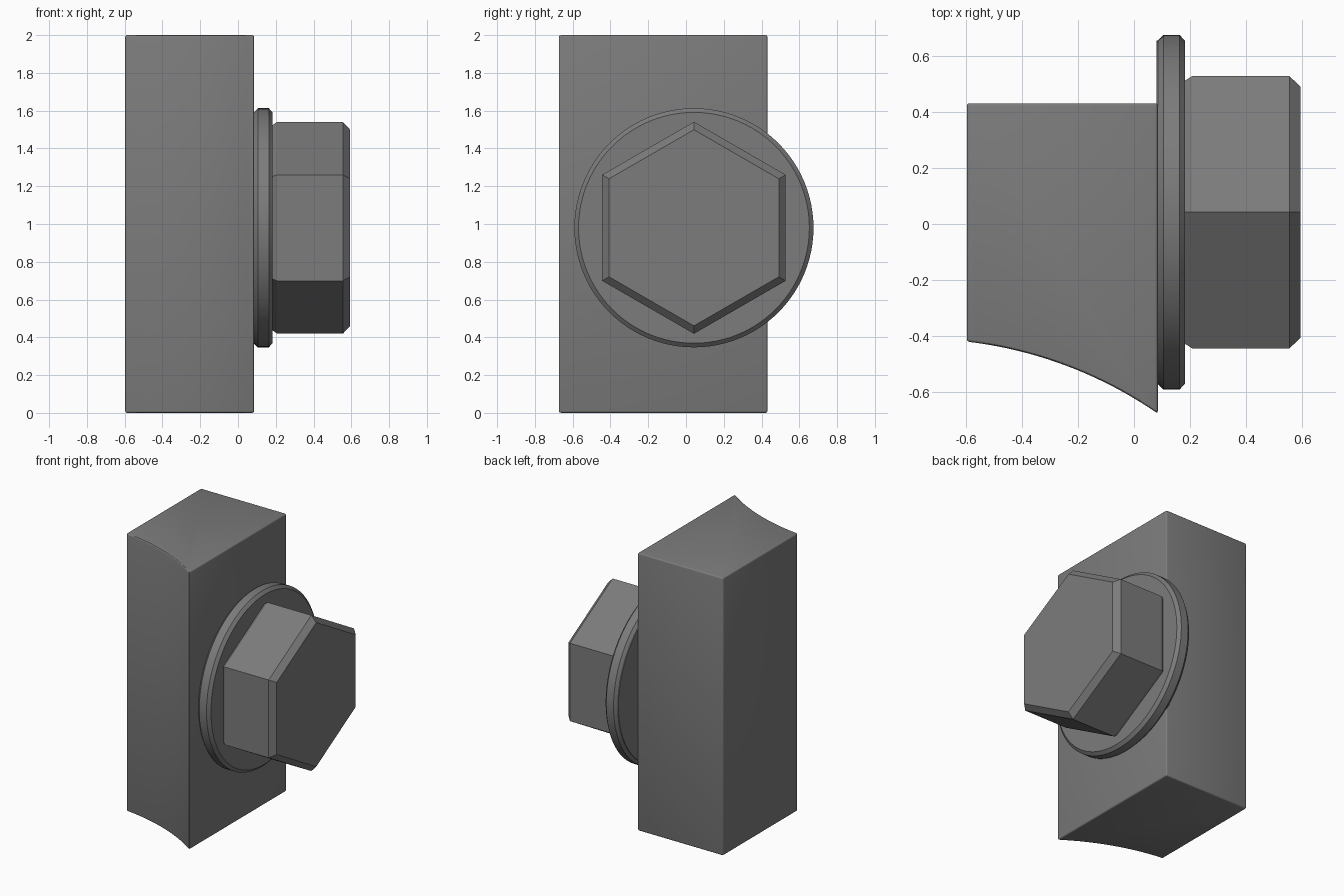
import bpy, bmesh, math
from mathutils import Vector

if "Cube" in bpy.data.objects:
    bpy.data.objects.remove(bpy.data.objects["Cube"])

grey = bpy.data.materials.new("dark grey metal")
grey.diffuse_color = (0.2, 0.2, 0.2, 1)
grey.use_nodes = True
grey.node_tree.nodes["Principled BSDF"].inputs["Base Color"].default_value = grey.diffuse_color

CY, CZ = 0.042, 0.98  # axis of the bolt head


def finish(bm, name, smooth):
    bmesh.ops.recalc_face_normals(bm, faces=bm.faces)
    me = bpy.data.meshes.new(name)
    bm.to_mesh(me)
    bm.free()
    me.materials.append(grey)
    ob = bpy.data.objects.new(name, me)
    bpy.context.collection.objects.link(ob)
    if smooth:
        bpy.ops.object.select_all(action='DESELECT')
        ob.select_set(True)
        bpy.context.view_layer.objects.active = ob
        bpy.ops.object.shade_smooth_by_angle(angle=math.radians(30))
    return ob


def lathe_x(name, profile, sides, smooth):
    """Closed solid around the bolt axis from (x, radius) pairs."""
    bm = bmesh.new()
    rings = []
    for x, r in profile:
        angles = [2 * math.pi * i / sides for i in range(sides)]
        rings.append([bm.verts.new((x, CY + r * math.sin(a), CZ + r * math.cos(a)))
                      for a in angles])
    for a, b in zip(rings, rings[1:]):
        for i in range(sides):
            j = (i + 1) % sides
            bm.faces.new((a[i], a[j], b[j], b[i]))
    bm.faces.new(rings[0])
    bm.faces.new(rings[-1])
    return finish(bm, name, smooth)


# block: concave front, softly rounded edges
x0, x1, back = -0.597, 0.085, 0.431
start, end = Vector((x0, -0.42)), Vector((x1, -0.677))
half = math.radians(14)
chord = end - start
radius = chord.length / (2 * math.sin(half))
centre = (start + end) / 2 + Vector((chord.y, -chord.x)).normalized() * radius * math.cos(half)
a0 = math.atan2(start.y - centre.y, start.x - centre.x)
n = 20
arc = [centre + radius * Vector((math.cos(a0 - 2 * half * i / n),
                                 math.sin(a0 - 2 * half * i / n))) for i in range(n + 1)]
outline = arc + [Vector((x1, back)), Vector((x0, back))]
bm = bmesh.new()
base = bm.faces.new([bm.verts.new((p.x, p.y, 0)) for p in outline])
ext = bmesh.ops.extrude_face_region(bm, geom=[base])
bmesh.ops.translate(bm, vec=(0, 0, 2),
                    verts=[v for v in ext["geom"] if isinstance(v, bmesh.types.BMVert)])
bmesh.ops.recalc_face_normals(bm, faces=bm.faces)
sharp = [e for e in bm.edges if e.calc_face_angle(0) > math.radians(30)]
bmesh.ops.bevel(bm, geom=sharp, offset=0.01, segments=3, profile=0.5,
                affect='EDGES', clamp_overlap=True)
finish(bm, "block", True)

# washer with chamfered rims
lathe_x("washer", [(0.08, 0.613), (0.085, 0.613), (0.105, 0.633),
                   (0.163, 0.633), (0.183, 0.611)], 96, True)

# hexagonal bolt head with chamfered ends
lathe_x("bolt_head", [(0.175, 0.543), (0.183, 0.543), (0.207, 0.561),
                      (0.555, 0.561), (0.594, 0.519)], 6, False)
